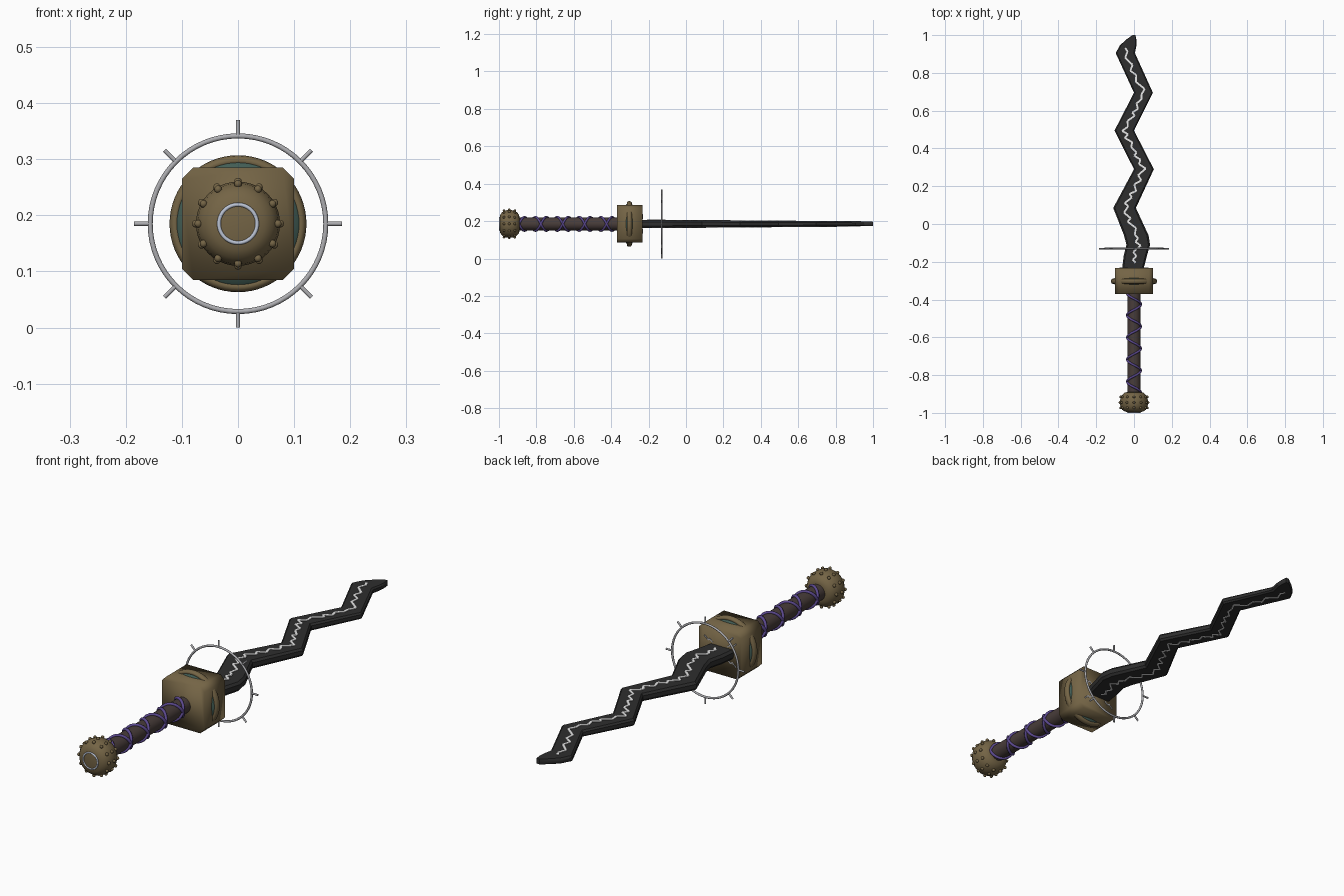
import bpy, bmesh, math, random
from mathutils import Vector, Matrix

if "Cube" in bpy.data.objects:
    bpy.data.objects.remove(bpy.data.objects["Cube"])

random.seed(4)
AXIS = 0.185          # height of the weapon's long axis
TAU = math.tau


def material(name, rgb):
    m = bpy.data.materials.new(name)
    m.diffuse_color = (*rgb, 1)
    m.use_nodes = True
    m.node_tree.nodes["Principled BSDF"].inputs["Base Color"].default_value = m.diffuse_color
    return m


BRONZE = material("aged bronze", (0.175, 0.128, 0.06))
BLACK = material("black metal", (0.027, 0.027, 0.027))
WHITE = material("white glow", (1.0, 1.0, 1.0))
SILVER = material("silver", (0.42, 0.42, 0.44))
PALE = material("pale steel", (0.5, 0.55, 0.66))
LEATHER = material("dark leather", (0.065, 0.046, 0.042))
PURPLE = material("purple cord", (0.105, 0.065, 0.27))
TEAL = material("teal eye", (0.055, 0.11, 0.09))


def finish(bm, name, mat, angle=40):
    bmesh.ops.recalc_face_normals(bm, faces=bm.faces)
    me = bpy.data.meshes.new(name)
    bm.to_mesh(me)
    bm.free()
    me.materials.append(mat)
    ob = bpy.data.objects.new(name, me)
    bpy.context.collection.objects.link(ob)
    bpy.ops.object.select_all(action='DESELECT')
    ob.select_set(True)
    bpy.context.view_layer.objects.active = ob
    bpy.ops.object.shade_smooth_by_angle(angle=math.radians(angle))
    return ob


def bridge(bm, rings, closed):
    """Join equal vertex rings with quads; cap the ends unless closed."""
    n = len(rings[0])
    pairs = list(zip(rings, rings[1:]))
    if closed:
        pairs.append((rings[-1], rings[0]))
    for a, b in pairs:
        for i in range(n):
            j = (i + 1) % n
            bm.faces.new((a[i], a[j], b[j], b[i]))
    if not closed:
        bm.faces.new(rings[0])
        bm.faces.new(rings[-1])


def lathe(name, profile, mat, closed=False, sides=40):
    """Revolve (y, radius) points round the long axis."""
    bm = bmesh.new()
    rings = [[bm.verts.new((r * math.cos(TAU * i / sides), y, AXIS + r * math.sin(TAU * i / sides)))
              for i in range(sides)] for y, r in profile]
    bridge(bm, rings, closed)
    return finish(bm, name, mat, 50)


def hoop(name, y, major, minor, mat, width=None):
    """Ring round the long axis; width is its half size along y."""
    pts = [(y + (width or minor) * math.sin(TAU * i / 12), major + minor * math.cos(TAU * i / 12))
           for i in range(12)]
    return lathe(name, pts, mat, True, 64)


# Pommel with rows of studs and an end ring
lathe("pommel", [(-0.997, 0.03), (-0.993, 0.048), (-0.984, 0.062), (-0.968, 0.072), (-0.945, 0.075),
                 (-0.922, 0.072), (-0.905, 0.063), (-0.893, 0.05), (-0.89, 0.035)], BRONZE)
hoop("pommel_ring", -0.996, 0.034, 0.0035, PALE)
bm = bmesh.new()
for y, r in ((-0.973, 0.071), (-0.945, 0.075), (-0.915, 0.071)):
    for k in range(12):
        a = TAU * k / 12
        pos = Vector((r * math.cos(a), y, AXIS + r * math.sin(a)))
        bmesh.ops.create_uvsphere(bm, u_segments=10, v_segments=6, radius=0.007,
                                  matrix=Matrix.Translation(pos))
finish(bm, "pommel_studs", BRONZE)

# Grip and its two crossed cords
lathe("grip", [(-0.9, 0.034), (-0.36, 0.034)], LEATHER, sides=24)
for side, name in ((1, "cord_right_hand"), (-1, "cord_left_hand")):
    bm = bmesh.new()
    rings = []
    for i in range(141):
        y = -0.893 + 0.525 * i / 140
        a = side * TAU * (y + 0.425) / 0.117
        out = Vector((math.cos(a), 0, math.sin(a)))
        slope = 0.117 / (TAU * 0.037)
        along = Vector((-math.sin(a) * side, slope, math.cos(a) * side)).normalized()
        across = out.cross(along)
        c = out * 0.0365 + Vector((0, y, AXIS))
        rings.append([bm.verts.new(c + 0.0062 * (out * math.cos(TAU * k / 8) + across * math.sin(TAU * k / 8)))
                      for k in range(8)])
    bridge(bm, rings, False)
    finish(bm, name, PURPLE, 70)

# Guard block, chamfered along its length
bm = bmesh.new()
c, h = 0.08, 0.1
outline = [(c, -h), (h, -c), (h, c), (c, h), (-c, h), (-h, c), (-h, -c), (-c, -h)]
rings = [[bm.verts.new((x, y, AXIS + z)) for x, z in outline] for y in (-0.37, -0.232)]
bridge(bm, rings, False)
finish(bm, "guard_block", BRONZE, 100)

# Teal eyes bulging from the four sides of the block, each under a bronze rim
EYE_Y = -0.303
lathe("guard_eyes", [(EYE_Y - 0.036 * math.cos(math.pi * i / 16), 0.116 * math.sin(math.pi * i / 16))
                     for i in range(1, 16)], TEAL, sides=64)
hoop("eye_rims", EYE_Y, 0.1125, 0.0095, BRONZE, 0.0135)

# Floating spiked ring around the blade root
hoop("halo_ring", -0.13, 0.1565, 0.0045, SILVER)
bm = bmesh.new()
for k in range(8):
    rot = Matrix.Rotation(TAU * k / 8, 4, 'Y')
    place = Matrix.Translation((0, -0.13, AXIS)) @ rot @ Matrix.Translation((0, 0, 0.1715))
    bmesh.ops.create_cone(bm, cap_ends=True, segments=10, radius1=0.004, radius2=0.004,
                          depth=0.027, matrix=place)
finish(bm, "halo_spikes", SILVER)

# Wavy blade: (y, left edge, right edge)
BLADE = [(-0.24, -0.063, 0.05), (-0.17, -0.055, 0.068), (-0.11, -0.04, 0.085), (-0.06, -0.053, 0.077),
         (0.085, -0.11, 0.01), (0.29, 0.0, 0.105), (0.495, -0.103, 0.0), (0.695, 0.0, 0.1),
         (0.905, -0.097, 0.005), (0.945, -0.075, 0.013), (0.975, -0.043, 0.013), (1.0, -0.008, 0.008)]


def thickness(y):
    return 0.021 - 0.0095 * (y + 0.24) / 1.24


def centre(y):
    for (y0, l0, r0), (y1, l1, r1) in zip(BLADE, BLADE[1:]):
        if y <= y1:
            t = (y - y0) / (y1 - y0)
            return ((l0 + r0) * (1 - t) + (l1 + r1) * t) / 2
    return 0


bm = bmesh.new()
rings = []
for y, left, right in BLADE:
    mid, half, t = (left + right) / 2, (right - left) / 2, thickness(y)
    section = [(1, -0.5), (1, 0.5), (0.86, 1), (-0.86, 1), (-1, 0.5), (-1, -0.5), (-0.86, -1), (0.86, -1)]
    rings.append([bm.verts.new((mid + u * half, y, AXIS + v * t)) for u, v in section])
bridge(bm, rings, False)
finish(bm, "blade", BLACK, 35)


def strip(bm, points, width, depth):
    """Flat ribbon pieces along points, facing along depth."""
    for a, b in zip(points, points[1:]):
        side = (b - a).cross(depth).normalized() * width / 2
        ring = [[bm.verts.new(p + side * s + depth * d) for s, d in ((-1, -1), (1, -1), (1, 1), (-1, 1))]
                for p in (a, b)]
        bridge(bm, ring, False)


# Glowing jagged crack on both faces of the blade
path = []
y, flip = -0.205, 1
while y < 0.94:
    path.append((centre(y) + flip * random.uniform(0.005, 0.017), y))
    flip = -flip
    y += random.uniform(0.014, 0.038)
for s, width, name in ((1, 0.0095, "upper_crack"), (-1, 0.0055, "lower_crack")):
    bm = bmesh.new()
    strip(bm, [Vector((x, y, AXIS + s * thickness(y))) for x, y in path], width, Vector((0, 0, 0.0022)))
    finish(bm, name, WHITE)

# Short cracks on the block behind the blade
bm = bmesh.new()
for sx in (-1, 1):
    for sz in (-1, 1):
        pts = [Vector((sx * x, -0.232, AXIS + sz * z))
               for x, z in ((0.035, 0.028), (0.05, 0.04), (0.056, 0.033), (0.075, 0.05))]
        strip(bm, pts, 0.005, Vector((0, 0.0015, 0)))
finish(bm, "block_cracks", SILVER)
